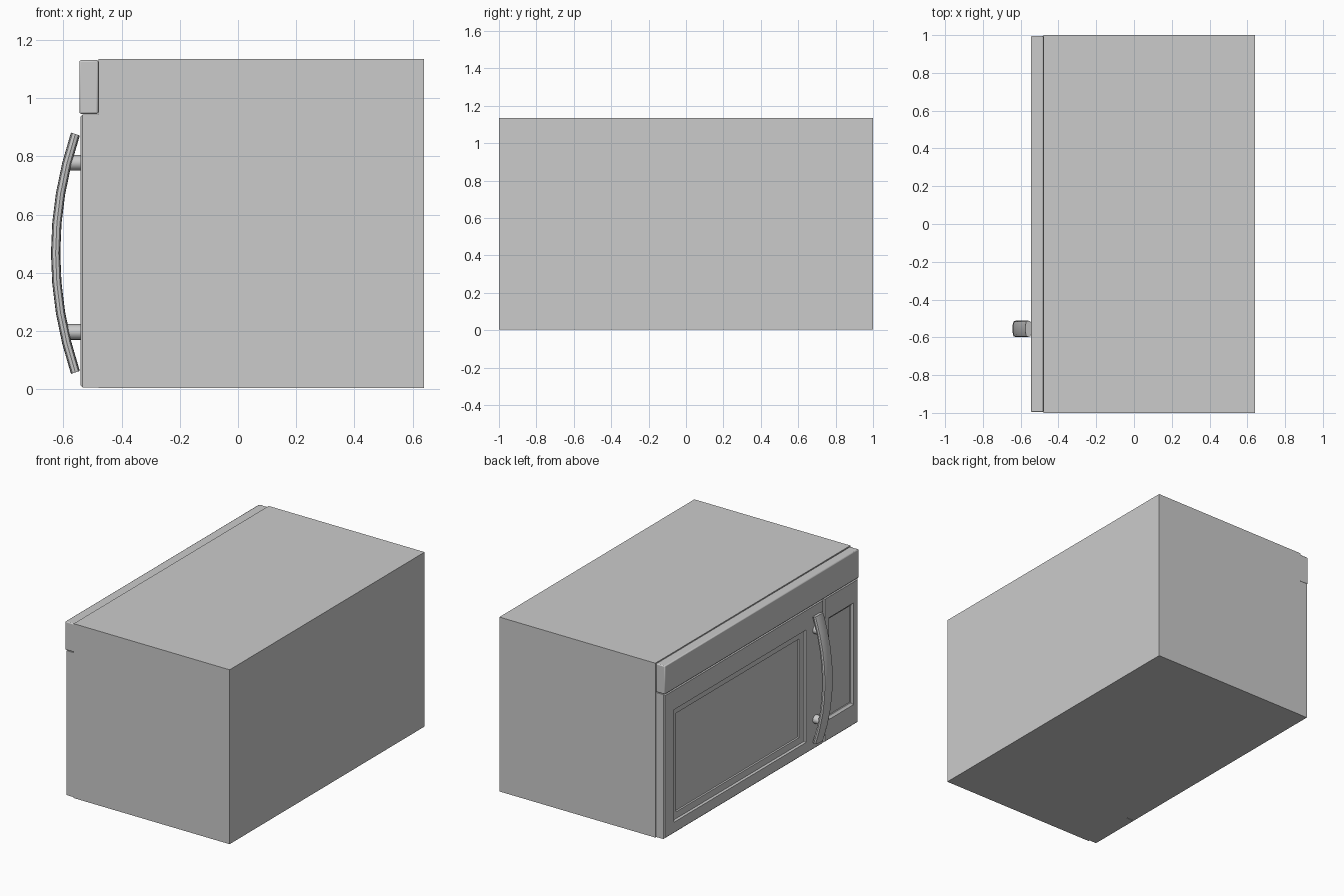
import bpy, bmesh, math
from mathutils import Vector

if "Cube" in bpy.data.objects:
    bpy.data.objects.remove(bpy.data.objects["Cube"])


def finish(name, bm, smooth=True):
    bmesh.ops.recalc_face_normals(bm, faces=bm.faces)
    me = bpy.data.meshes.new(name)
    bm.to_mesh(me)
    bm.free()
    ob = bpy.data.objects.new(name, me)
    bpy.context.collection.objects.link(ob)
    if smooth:
        bpy.ops.object.select_all(action='DESELECT')
        ob.select_set(True)
        bpy.context.view_layer.objects.active = ob
        bpy.ops.object.shade_smooth_by_angle(angle=math.radians(30))
    return ob


def loft(name, rings):
    """Bridge rings of equal point count and cap both ends."""
    bm = bmesh.new()
    loops = [[bm.verts.new(p) for p in r] for r in rings]
    n = len(loops[0])
    for a, b in zip(loops, loops[1:]):
        for i in range(n):
            j = (i + 1) % n
            bm.faces.new((a[i], a[j], b[j], b[i]))
    bm.faces.new(loops[0])
    bm.faces.new(loops[-1])
    return finish(name, bm)


def rect(x, y0, y1, z0, z1):
    return [(x, y0, z0), (x, y1, z0), (x, y1, z1), (x, y0, z1)]


def box(name, x0, x1, y0, y1, z0, z1):
    return loft(name, [rect(x0, y0, y1, z0, z1), rect(x1, y0, y1, z0, z1)])


def framed_panel(name, outer, opening, slope, depth):
    """Front panel with a chamfered rim and a sloped recess facing -x."""
    back, front, c = -0.48, -0.542, 0.008
    y0, y1, z0, z1 = outer
    a0, a1, b0, b1 = opening
    s = slope
    return loft(name, [
        rect(back, y0, y1, z0, z1),
        rect(front + c, y0, y1, z0, z1),
        rect(front, y0 + c, y1 - c, z0 + c, z1 - c),
        rect(front, a0, a1, b0, b1),
        rect(front + depth * 0.4, a0 + 0.006, a1 - 0.006, b0 + 0.006, b1 - 0.006),
        rect(front + depth * 0.6, a0 + s, a1 - s, b0 + s, b1 - s),
        rect(front + depth, a0 + s, a1 - s, b0 + s, b1 - s)])


# main cabinet
box("cabinet", -0.48, 0.64, -1, 1, 0.003, 1.135)

# door, control panel and top vent strip on the -x face
framed_panel("door", (-0.638, 0.995, 0.006, 0.944), (-0.457, 0.895, 0.08, 0.81), 0.045, 0.03)
framed_panel("control_panel", (-0.995, -0.642, 0.006, 0.944), (-0.945, -0.695, 0.14, 0.80), 0.015, 0.02)
vent = box("vent_strip", -0.545, -0.48, -0.995, 0.995, 0.946, 1.131)
bev = vent.modifiers.new("bevel", 'BEVEL')
bev.width = 0.006
bev.segments = 2

# bowed handle grip, swept from a rounded oblong section
HY, ZC, HALF = -0.555, 0.467, 0.41


def bow(t):
    return Vector((-0.627 + 0.068 * t * t, HY, ZC + HALF * t))


section = []
for k in range(12):
    a = 2 * math.pi * k / 12
    c, s = math.cos(a), math.sin(a)
    section.append((0.016 * math.copysign(abs(s) ** 0.6, s),
                    0.043 * math.copysign(abs(c) ** 0.6, c)))
rings = []
for i in range(9):
    t = -1 + i / 4
    tan = Vector((0.136 * t, 0, HALF)).normalized()
    nrm = Vector((tan.z, 0, -tan.x))
    rings.append([bow(t) + nrm * u + Vector((0, v, 0)) for u, v in section])
loft("handle_grip", rings)

# handle mounting posts
for name, z in (("upper_handle_post", 0.778), ("lower_handle_post", 0.196)):
    loft(name, [[(x, HY + 0.03 * math.cos(k * math.pi / 8), z + 0.027 * math.sin(k * math.pi / 8))
                 for k in range(16)] for x in (-0.535, -0.592)])
